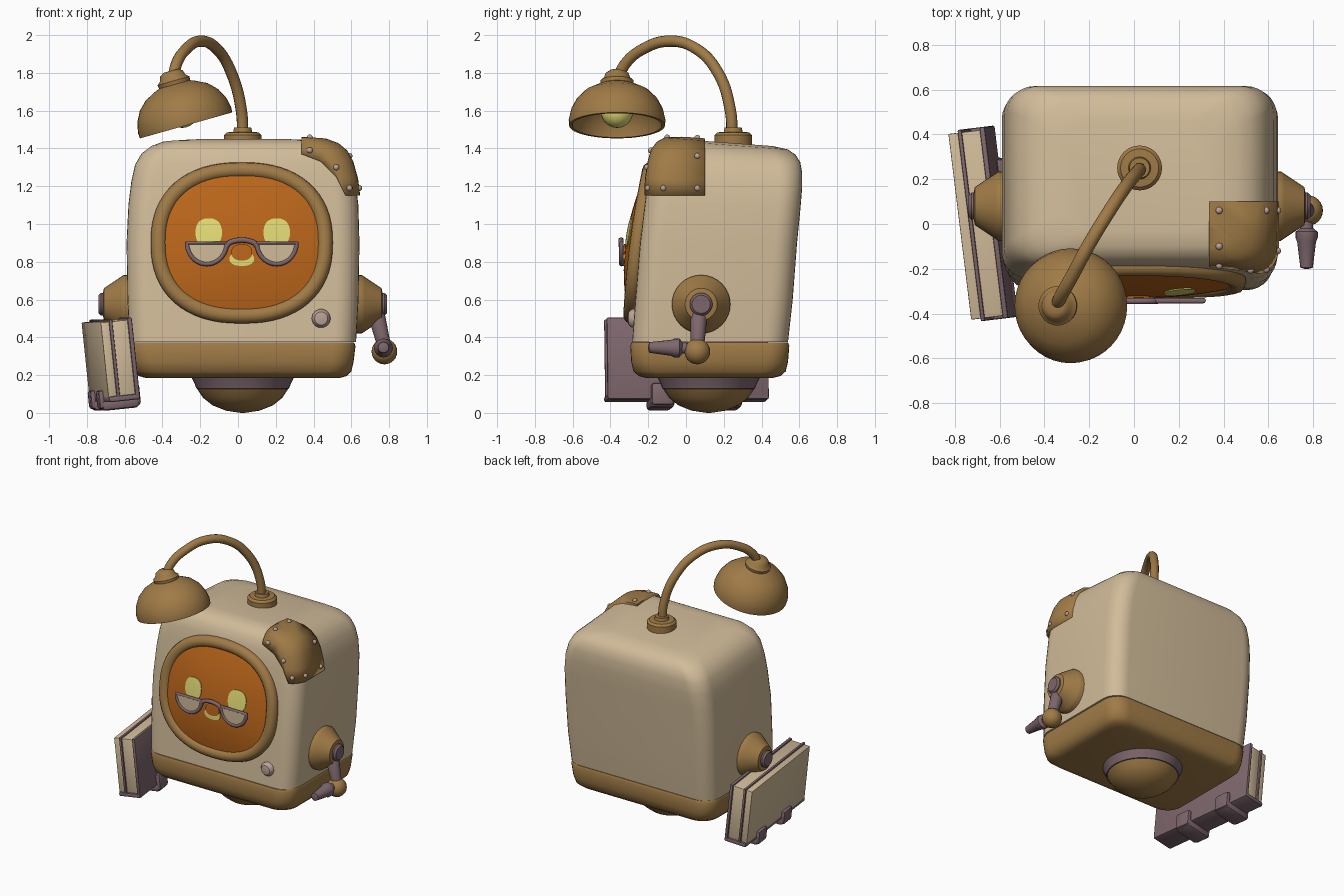
import bpy, bmesh, math
from mathutils import Vector, Matrix

if "Cube" in bpy.data.objects:
    bpy.data.objects.remove(bpy.data.objects["Cube"])

def material(name, r, g, b):
    m = bpy.data.materials.new(name)
    m.diffuse_color = tuple((c / 255) ** 2.2 for c in (r, g, b)) + (1,)
    m.use_nodes = True
    m.node_tree.nodes["Principled BSDF"].inputs["Base Color"].default_value = m.diffuse_color
    return m

CREAM = material("cream", 208, 186, 152)
BROWN = material("brass_brown", 158, 122, 72)
ORANGE = material("screen_orange", 184, 101, 32)
YELLOW = material("glow_yellow", 224, 216, 116)
MAUVE = material("dark_mauve", 124, 102, 108)
PINK = material("pale_rivet", 186, 160, 148)

def finish(ob, mat, angle=40):
    ob.data.materials.clear()
    ob.data.materials.append(mat)
    bpy.ops.object.select_all(action='DESELECT')
    ob.select_set(True)
    bpy.context.view_layer.objects.active = ob
    bpy.ops.object.shade_smooth_by_angle(angle=math.radians(angle))
    return ob

def from_bmesh(name, bm, mat, angle=40):
    bmesh.ops.recalc_face_normals(bm, faces=bm.faces)
    me = bpy.data.meshes.new(name)
    bm.to_mesh(me)
    bm.free()
    ob = bpy.data.objects.new(name, me)
    bpy.context.collection.objects.link(ob)
    return finish(ob, mat, angle)

def loft(name, rings, mat, angle=40):
    """Skin a list of equal point rings and cap both ends."""
    bm = bmesh.new()
    vs = [[bm.verts.new(p) for p in ring] for ring in rings]
    n = len(vs[0])
    for a, b in zip(vs, vs[1:]):
        for i in range(n):
            bm.faces.new((a[i], a[(i + 1) % n], b[(i + 1) % n], b[i]))
    bm.faces.new(vs[0])
    bm.faces.new(vs[-1])
    return from_bmesh(name, bm, mat, angle)

def lathe(name, profile, mat, loc, axis=(0, 0, 1), n=32):
    """Turn (radius, height) pairs around an axis."""
    rot = Vector((0, 0, 1)).rotation_difference(Vector(axis).normalized()).to_matrix()
    rings = [[Vector(loc) + rot @ Vector((r * math.cos(math.tau * i / n), r * math.sin(math.tau * i / n), h))
              for i in range(n)] for r, h in profile]
    return loft(name, rings, mat)

def ball(name, radius, mat, loc, n=24):
    prof = [(radius * max(0.02, math.sin(math.pi * k / 12)), -radius * math.cos(math.pi * k / 12)) for k in range(13)]
    return lathe(name, prof, mat, loc, n=n)

def box(name, size, loc, mat, M, bevel=0.012):
    bm = bmesh.new()
    bmesh.ops.create_cube(bm, size=1)
    bmesh.ops.scale(bm, vec=size, verts=bm.verts)
    bmesh.ops.translate(bm, vec=loc, verts=bm.verts)
    bmesh.ops.bevel(bm, geom=bm.edges[:], offset=bevel, segments=2, affect='EDGES', profile=0.5)
    bmesh.ops.transform(bm, matrix=M, verts=bm.verts)
    return from_bmesh(name, bm, mat)

def tube(name, pts, radius, mat, closed=False, smooth=False):
    cu = bpy.data.curves.new(name, 'CURVE')
    cu.dimensions = '3D'
    cu.bevel_depth, cu.bevel_resolution, cu.use_fill_caps = radius, 4, True
    sp = cu.splines.new('BEZIER' if smooth else 'POLY')
    target = sp.bezier_points if smooth else sp.points
    target.add(len(pts) - 1)
    for t, p in zip(target, pts):
        if smooth:
            t.co, t.handle_left_type, t.handle_right_type = p, 'AUTO', 'AUTO'
        else:
            t.co = (*p, 1)
    sp.use_cyclic_u = closed
    ob = bpy.data.objects.new(name, cu)
    bpy.context.collection.objects.link(ob)
    bpy.ops.object.select_all(action='DESELECT')
    ob.select_set(True)
    bpy.context.view_layer.objects.active = ob
    bpy.ops.object.convert(target='MESH')
    return finish(bpy.context.object, mat)

# ---- body shell: rounded rectangles stacked in height, leaning back ----
def section(z, x0, x1, y0, y1, r=0.12, grow=0.0):
    x0, x1, y0, y1 = x0 - grow, x1 + grow, y0 - grow, y1 + grow
    pts = []
    for k, (cx, cy) in enumerate(((x1 - r, y1 - r), (x0 + r, y1 - r), (x0 + r, y0 + r), (x1 - r, y0 + r))):
        for j in range(8):
            a = math.pi / 2 * (k + j / 7)
            y = cy + r * math.sin(a)
            lean = 0.075 * y * min(1, max(0, (z - 0.9) / 0.5))
            pts.append((cx + r * math.cos(a), y, z + grow - lean))
    return pts

BODY = [(0.375, -0.575, 0.625, -0.285, 0.54), (0.6, -0.585, 0.638, -0.268, 0.565),
        (0.9, -0.59, 0.643, -0.243, 0.588), (1.1, -0.58, 0.637, -0.218, 0.606),
        (1.22, -0.565, 0.622, -0.203, 0.615), (1.31, -0.545, 0.597, -0.188, 0.615),
        (1.37, -0.51, 0.565, -0.17, 0.605), (1.41, -0.46, 0.52, -0.14, 0.58),
        (1.435, -0.40, 0.46, -0.10, 0.54), (1.447, -0.30, 0.36, -0.03, 0.46)]
loft("body_shell", [section(*s) for s in BODY], CREAM, 60)

TRIM = [(0.185, -0.49, 0.54, -0.21, 0.46), (0.195, -0.525, 0.575, -0.25, 0.50),
        (0.22, -0.55, 0.60, -0.278, 0.528), (0.27, -0.562, 0.612, -0.29, 0.54),
        (0.355, -0.572, 0.622, -0.295, 0.547), (0.372, -0.565, 0.615, -0.288, 0.54)]
loft("base_trim", [section(*s) for s in TRIM], BROWN, 50)

# ---- corner patch: grown shell cut by a prism ----
patch = loft("corner_patch", [section(*s, grow=0.014) for s in BODY], BROWN, 60)
outline = [(0.335, 1.6), (0.335, 1.37), (0.44, 1.33), (0.52, 1.25), (0.57, 1.15), (0.8, 1.15), (0.8, 1.6)]
cutter = loft("patch_cutter", [[(x, y, z) for x, z in outline] for y in (-0.5, 0.1)], BROWN)
cutter.hide_render = True
mod = patch.modifiers.new("cut", 'BOOLEAN')
mod.operation, mod.object, mod.solver = 'INTERSECT', cutter, 'EXACT'
bpy.context.view_layer.objects.active = patch
bpy.ops.object.modifier_apply(modifier="cut")
bpy.data.objects.remove(cutter)
bpy.context.view_layer.update()
rays = [((x, -2, z), (0, 1, 0)) for x, z in ((0.38, 1.39), (0.52, 1.30), (0.59, 1.19))]
rays += [((2, y, z), (-1, 0, 0)) for y, z in ((0.06, 1.19), (0.06, 1.36), (-0.12, 1.19))]
rays += [((x, y, 3), (0, 0, -1)) for x, y in ((0.38, 0.06), (0.38, -0.1))]
for o, d in rays:
    hit, p, _, _ = patch.ray_cast(Vector(o), Vector(d))
    if hit:
        ball("patch_rivet", 0.016, PINK, p, 10)
lathe("front_screw", [(0.05, -0.03), (0.05, 0.012), (0.035, 0.03), (0.012, 0.034)], PINK, (0.44, -0.275, 0.5), (0, -1, 0), 14)

# ---- face: bulging screen, rim and painted features ----
RX, RZ = 0.44, 0.385
def face_y(u, v, d):
    return -0.25 + 0.13 * v + 0.1 * v * v - d

def oval(k, n=64, e=2 / 2.35):
    c, s = math.cos(math.tau * k / n), math.sin(math.tau * k / n)
    return math.copysign(abs(c) ** e, c), math.copysign(abs(s) ** e, s)

def face_disc(name, cu, cv, rx, rz, lift, mat, steps):
    def pt(k, f, back=0):
        a, b = oval(k)
        u, v = cu + rx * f * a, cv + rz * f * b
        rr = min(1, (abs(u / RX) ** 2.35 + abs(v / RZ) ** 2.35) ** (2 / 2.35))
        return (0.02 + u, face_y(u, v, 0.02 + 0.05 * (1 - rr) + lift - back), 0.9 + v)
    rings = [[pt(k, f) for k in range(64)] for f in [0.02] + [(i + 1) / steps for i in range(steps)]]
    return loft(name, rings + [[pt(k, 1, 0.008) for k in range(64)]], mat, 60)

face_disc("face_screen", 0, 0, RX, RZ, 0, ORANGE, 8)
rim = [oval(k) for k in range(64)]
tube("face_rim", [(0.02 + RX * a, face_y(0, RZ * b, 0.005), 0.9 + RZ * b) for a, b in rim], 0.042, BROWN, True)
for u in (-0.175, 0.185):
    face_disc("eye", u, 0.055, 0.07, 0.075, 0.005, YELLOW, 3)
face_disc("smile", 0, -0.085, 0.065, 0.037, 0.004, YELLOW, 3)
face_disc("nose", 0, -0.05, 0.055, 0.043, 0.008, ORANGE, 3)

# ---- half moon glasses ----
GY = -0.342
for cx in (-0.165, 0.205):
    half = [(cx + 0.105 * math.cos(a), 0.9 + 0.112 * math.sin(a))
            for a in (math.pi * (1 + i / 20) for i in range(21))]
    loft("lens", [[(x, y, z) for x, z in half] for y in (GY - 0.004, GY + 0.004)], CREAM)
    tube("glasses_frame", [(x, GY, z) for x, z in half], 0.012, MAUVE, True)
tube("glasses_bridge", [(0.02 + 0.08 * math.cos(a), GY - 0.002, 0.88 + 0.035 * math.sin(a))
                        for a in (math.pi * i / 12 for i in range(13))], 0.014, MAUVE)

# ---- rolling ball under the body ----
lathe("rolling_ball", [(0.01, 0), (0.09, 0.012), (0.16, 0.04), (0.21, 0.08), (0.24, 0.125), (0.2, 0.15)], BROWN, (0.025, 0.12, 0))
lathe("ball_collar", [(0.2, 0.125), (0.245, 0.128), (0.255, 0.155), (0.275, 0.195), (0.2, 0.21)], MAUVE, (0.025, 0.12, 0))

# ---- desk lamp on top ----
lathe("lamp_base", [(0.1, -0.03), (0.1, 0.03), (0.085, 0.045), (0.05, 0.048), (0.045, 0.07), (0.02, 0.07)], BROWN, (0.025, 0.25, 1.44))
tube("lamp_arm", [(0.025, 0.245, 1.45), (0.018, 0.235, 1.6), (-0.035, 0.17, 1.8), (-0.115, 0.05, 1.93), (-0.2, -0.09, 1.968),
                  (-0.275, -0.23, 1.925), (-0.325, -0.32, 1.85), (-0.345, -0.365, 1.76)], 0.03, BROWN, smooth=True)
AX, RIM = (-0.27, 0, 0.96), (-0.275, -0.365, 1.522)
lathe("lamp_shade", [(0.01, 0.19), (0.1, 0.175), (0.18, 0.12), (0.225, 0.05), (0.237, 0), (0.254, 0), (0.256, 0.03), (0.244, 0.085),
                     (0.215, 0.14), (0.17, 0.185), (0.11, 0.215), (0.085, 0.225), (0.088, 0.245), (0.07, 0.26), (0.062, 0.285),
                     (0.04, 0.3), (0.01, 0.3)], BROWN, RIM, AX, 40)
ball("lamp_bulb", 0.085, YELLOW, Vector(RIM) + 0.075 * Vector(AX))

# ---- shoulders on both sides ----
for s, x in ((1, 0.62), (-1, -0.57)):
    lathe("shoulder_cone", [(0.155, -0.04), (0.155, 0.035), (0.145, 0.05), (0.085, 0.14), (0.06, 0.145)], BROWN, (x, 0.08, 0.575), (s, 0, 0))
    lathe("shoulder_hub", [(0.06, 0.1), (0.06, 0.155), (0.048, 0.168), (0.01, 0.168)], MAUVE, (x, 0.08, 0.575), (s, 0, 0))

# ---- small right arm ----
lathe("upper_arm", [(0.03, 0), (0.045, 0.03), (0.036, 0.2), (0.02, 0.21)], MAUVE, (0.725, 0.07, 0.55), (0.05, -0.01, -0.2), 16)
ball("elbow_ball", 0.068, BROWN, (0.775, 0.06, 0.325))
lathe("forearm", [(0.025, 0), (0.03, 0.06), (0.05, 0.075), (0.05, 0.1), (0.042, 0.12), (0.028, 0.235), (0.01, 0.24)],
      MAUVE, (0.77, 0.04, 0.342), (0, -1, 0.02), 16)

# ---- book carried on the left, turned and leaning ----
M = Matrix.Translation((-0.675, 0, 0.283)) @ Matrix.Rotation(math.radians(7), 4, 'Z') @ Matrix.Rotation(math.radians(-6), 4, 'Y')
box("book_inner_cover", (0.024, 0.86, 0.43), (0.072, 0, 0), MAUVE, M, 0.008)
box("book_pages", (0.085, 0.835, 0.40), (0.02, 0, 0.005), CREAM, M, 0.004)
box("book_middle_cover", (0.018, 0.86, 0.43), (-0.03, 0, 0), MAUVE, M, 0.006)
box("book_outer_pages", (0.045, 0.835, 0.40), (-0.06, 0, 0.005), CREAM, M, 0.004)
box("book_spine", (0.166, 0.86, 0.03), (0.001, 0, -0.205), MAUVE, M, 0.01)
for y in (-0.14, 0.22):
    box("book_grip", (0.2, 0.13, 0.06), (0.005, y, -0.235), MAUVE, M, 0.02)
    box("grip_finger_inner", (0.04, 0.12, 0.12), (0.095, y, -0.195), MAUVE, M, 0.018)
    box("grip_finger_outer", (0.035, 0.12, 0.1), (-0.09, y, -0.205), MAUVE, M, 0.016)
